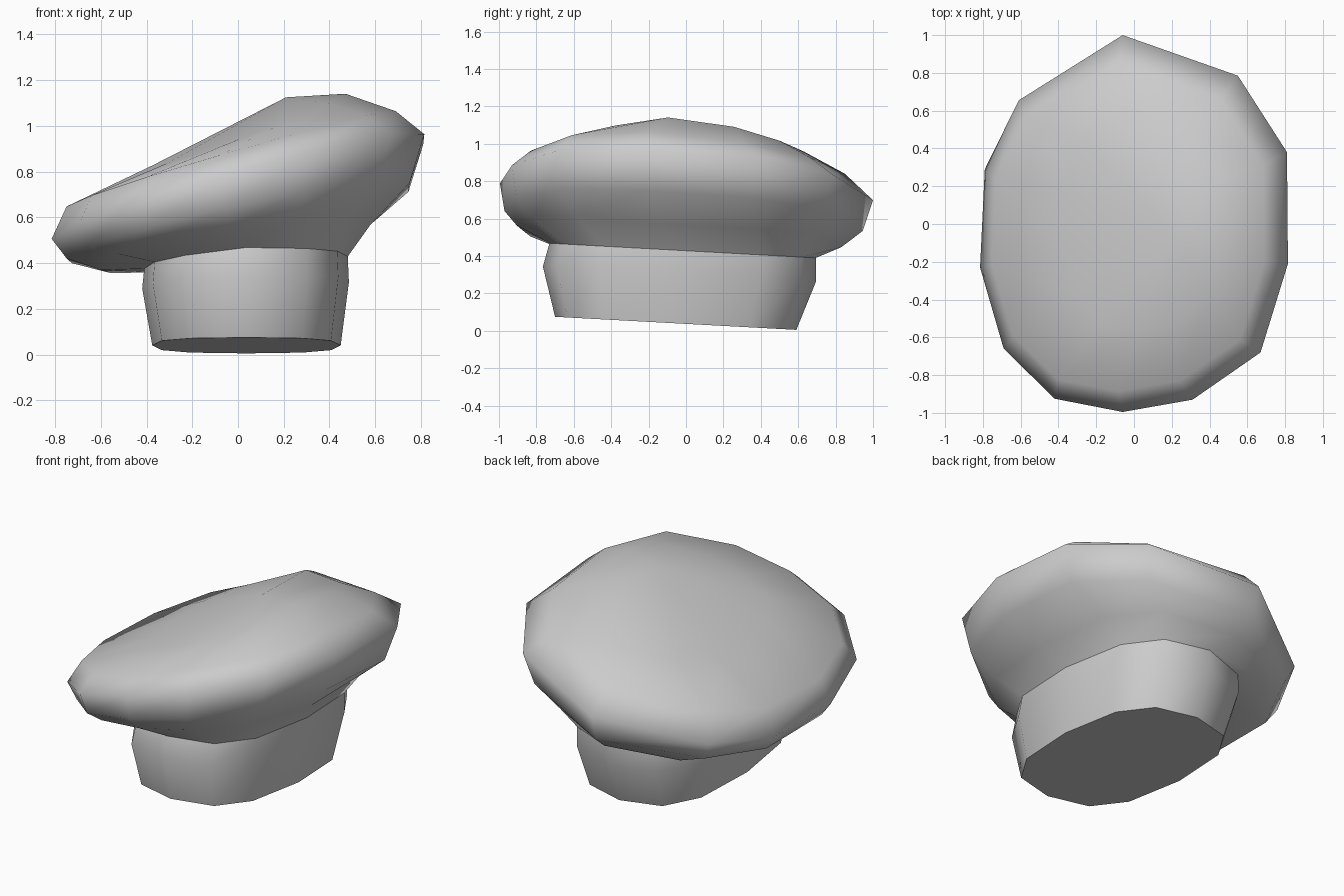
import bpy, bmesh, math

cube = bpy.data.objects.get("Cube")
if cube:
    bpy.data.objects.remove(cube, do_unlink=True)

grey = bpy.data.materials.new("soft_grey")
grey.use_nodes = True
colour = (0.6, 0.6, 0.6, 1)
grey.diffuse_color = colour
grey.node_tree.nodes["Principled BSDF"].inputs["Base Color"].default_value = colour

# Twelve-sided plan outline of the cap, pointed at the back
OUTLINE = [(-.06, 1), (-.61, .655), (-.79, .29), (-.815, -.23), (-.69, -.66), (-.42, -.925),
           (-.06, -.995), (.31, -.93), (.67, -.68), (.815, -.21), (.81, .38), (.55, .785)]


def squared(v):
    return math.copysign(abs(v) ** .75, v)


def add_ring(bm, centre, radii, z, slope, bend=(0, 0), left_slope=None, corner_drop=0,
             roundness=0):
    """Scaled outline on a tilted plane; bend lifts the front and the back,
    left_slope tilts the +x half on its own, corner_drop sinks the back left,
    roundness blends to a slightly squared ellipse."""
    ring = []
    for i, (px, py) in enumerate(OUTLINE):
        a = math.pi / 2 + i * math.tau / len(OUTLINE)
        ux = px / .815 * (1 - roundness) + squared(math.cos(a)) * roundness
        uy = py * (1 - roundness) + squared(math.sin(a)) * roundness
        x, y = centre[0] + ux * radii[0], centre[1] + uy * radii[1]
        tilt = left_slope if left_slope is not None and x > 0 else slope[0]
        height = z + tilt * x + slope[1] * y + abs(y) * bend[0 if y < 0 else 1]
        height -= corner_drop * max(0, x) * max(0, y)
        ring.append(bm.verts.new((x, y, height)))
    return ring


def loft(name, rings, apex=None, cap_bottom=False, angle=180):
    bm = bmesh.new()
    loops = [add_ring(bm, **r) for r in rings]
    n = len(OUTLINE)
    for low, high in zip(loops, loops[1:]):
        for i in range(n):
            j = (i + 1) % n
            bm.faces.new((low[i], low[j], high[j], high[i]))
    if apex:
        tip = bm.verts.new(apex)
        for i in range(n):
            bm.faces.new((loops[-1][i], loops[-1][(i + 1) % n], tip))
    if cap_bottom:
        bm.faces.new(loops[0][::-1])
    mesh = bpy.data.meshes.new(name)
    bm.to_mesh(mesh)
    bm.free()
    mesh.materials.append(grey)
    obj = bpy.data.objects.new(name, mesh)
    bpy.context.collection.objects.link(obj)
    bpy.ops.object.select_all(action='DESELECT')
    obj.select_set(True)
    bpy.context.view_layer.objects.active = obj
    bpy.ops.object.shade_smooth_by_angle(angle=math.radians(angle))


# Ring shared by the band and the crown
neck = dict(centre=(.035, -.018), radii=(.445, .712), z=.428, slope=(.13, -.055),
            left_slope=0, roundness=1)

# Head band with a closed underside
loft("head_band", [
    dict(centre=(.037, -.055), radii=(.412, .645), z=.037, slope=(0, -.054), roundness=1),
    dict(centre=(.033, -.035), radii=(.452, .73), z=.3, slope=(.03, -.055), roundness=1),
    neck,
], cap_bottom=True, angle=65)

# Slouching crown, tipped up towards the left
loft("crown", [
    neck,
    dict(centre=(-.01, -.04), radii=(.59, .87), z=.453, slope=(.17, -.066),
         bend=(.065, .065), roundness=.5),
    dict(centre=(0, -.015), radii=(.75, .96), z=.565, slope=(.22, -.055), bend=(.035, .035),
         corner_drop=.04),
    dict(centre=(0, 0), radii=(.815, 1), z=.715, slope=(.282, -.045), bend=(.045, .045),
         corner_drop=.08),
    dict(centre=(-.03, -.02), radii=(.72, .87), z=.855, slope=(.29, -.045), bend=(0, .055),
         corner_drop=.22),
    dict(centre=(.05, .03), radii=(.42, .6), z=.972, slope=(.37, -.045), bend=(-.1, .02),
         corner_drop=.4),
], apex=(.21, -.06, 1.125))
